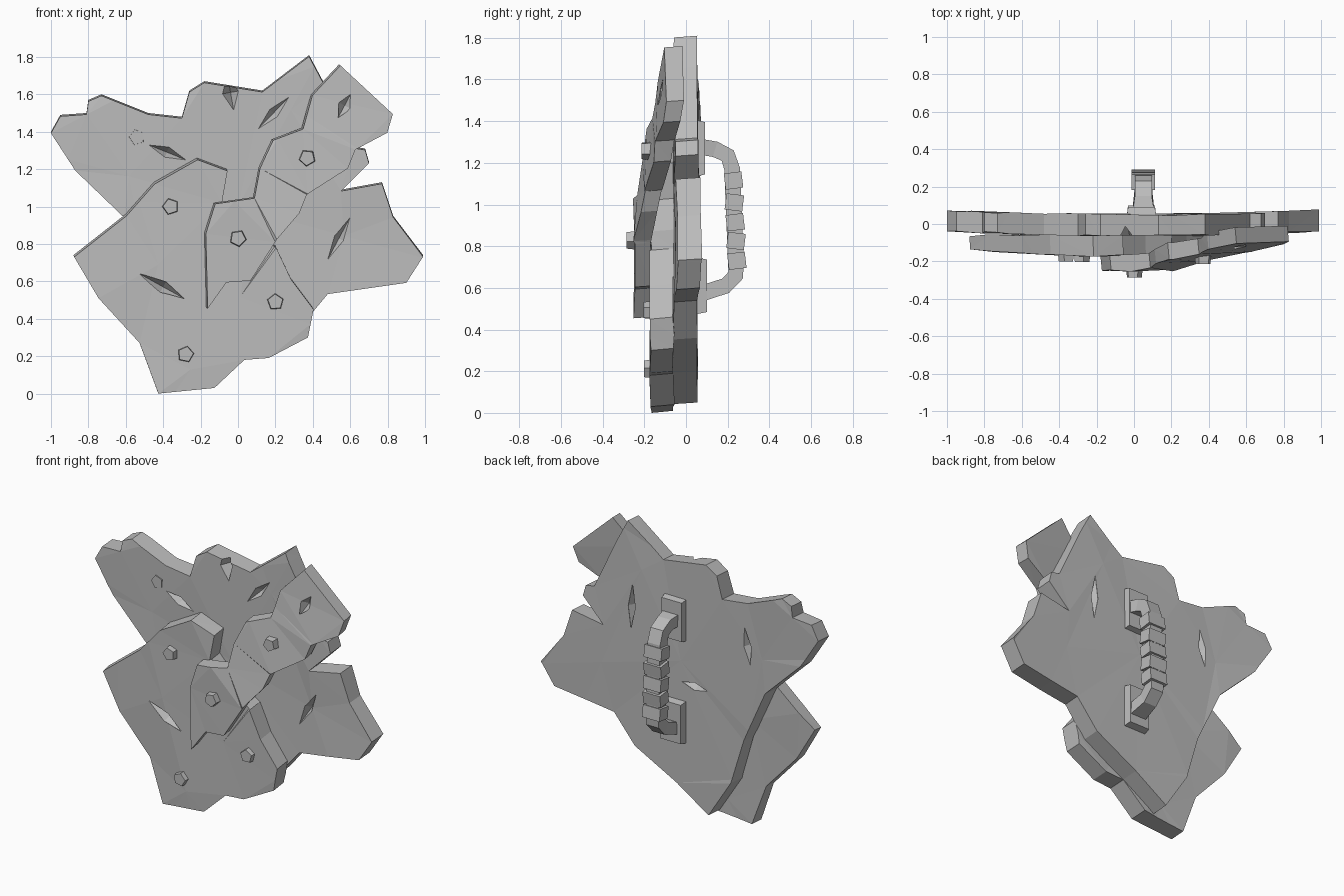
import bpy, bmesh, math, random
from mathutils import Matrix, Vector

random.seed(4)
if bpy.data.objects.get("Cube"):
    bpy.data.objects.remove(bpy.data.objects["Cube"])

steel = bpy.data.materials.new("plain grey steel")
steel.use_nodes = True
GREY = (0.5, 0.5, 0.5, 1)
steel.diffuse_color = GREY
steel.node_tree.nodes["Principled BSDF"].inputs["Base Color"].default_value = GREY


def finish(name, bm):
    """Turn a bmesh into a flat shaded steel object."""
    bmesh.ops.recalc_face_normals(bm, faces=bm.faces)
    mesh = bpy.data.meshes.new(name)
    bm.to_mesh(mesh)
    bm.free()
    mesh.materials.append(steel)
    obj = bpy.data.objects.new(name, mesh)
    bpy.context.scene.collection.objects.link(obj)
    return obj


def plate(name, outline, front, back, rim, shift, cuts):
    """Jagged slab with a smaller front face, bent by the two depth rules."""
    bm = bmesh.new()
    face = bm.faces.new([bm.verts.new((x, 0, z)) for x, z in outline])
    bmesh.ops.inset_region(bm, faces=[face], thickness=rim,
                           use_even_offset=True, use_boundary=True)
    for v in face.verts:
        v.co += Vector((shift[0], -1, shift[1]))
    bmesh.ops.holes_fill(bm, edges=[e for e in bm.edges if e.is_boundary], sides=0)
    # folds that break the sheet into facets
    for x, z, angle in cuts:
        bmesh.ops.bisect_plane(bm, geom=bm.verts[:] + bm.edges[:] + bm.faces[:], dist=0.002,
                               plane_co=(x, 0, z),
                               plane_no=(math.cos(angle), 0, math.sin(angle)))
    bmesh.ops.triangulate(bm, faces=bm.faces, ngon_method='BEAUTY')
    for v in bm.verts:
        x, t, z = v.co.x, -v.co.y, v.co.z
        v.co.y = (1 - t) * back(x, z) + t * front(x, z) + random.uniform(-0.006, 0.006)
    return finish(name, bm)


def gouge(obj, x, y, z, length, width, depth, angle):
    """Cut a pointed scar into a plate."""
    bm = bmesh.new()
    bmesh.ops.create_uvsphere(bm, u_segments=4, v_segments=2, radius=1)
    bmesh.ops.scale(bm, vec=(length / 2, depth, width / 2), verts=bm.verts)
    bmesh.ops.rotate(bm, matrix=Matrix.Rotation(-math.radians(angle), 3, 'Y'), verts=bm.verts)
    bmesh.ops.translate(bm, vec=(x, y, z), verts=bm.verts)
    cutter = finish("scar_cutter", bm)
    cutter.hide_render = True
    mod = obj.modifiers.new("scar", 'BOOLEAN')
    mod.operation, mod.solver, mod.object = 'DIFFERENCE', 'EXACT', cutter
    bpy.context.view_layer.update()
    cut = bpy.data.meshes.new_from_object(
        obj.evaluated_get(bpy.context.evaluated_depsgraph_get()))
    obj.modifiers.clear()
    obj.data = cut
    bpy.data.objects.remove(cutter)


def block(name, centre, size, taper=1.0, tilt=0.0):
    """Box whose outer (+y) side can be narrower."""
    bm = bmesh.new()
    bmesh.ops.create_cube(bm, size=1)
    for v in bm.verts:
        k = taper if v.co.y > 0 else 1
        v.co = Vector((v.co.x * k * size[0], v.co.y * size[1], v.co.z * k * size[2]))
    bmesh.ops.rotate(bm, matrix=Matrix.Rotation(tilt, 3, 'X'), verts=bm.verts)
    bmesh.ops.translate(bm, vec=centre, verts=bm.verts)
    return finish(name, bm)


# Depth rules: y of each plate's front and back
def main_front(x, z): return -0.065 + 0.03 * x * x
def main_back(x, z): return 0.05 + 0.025 * x * x
def left_front(x, z): return -0.17 + 0.05 * max(0, -x - 0.2) ** 1.2
def left_back(x, z): return -0.06
def right_front(x, z): return -0.25 + 0.115 * max(0, x + z - 1.01)
def right_back(x, z): return right_front(x, z) + 0.085


# Large rear plate
main = plate("main_plate", [
    (-1, 1.4), (-0.95, 1.49), (-0.81, 1.5), (-0.8, 1.57), (-0.73, 1.6), (-0.48, 1.5),
    (-0.3, 1.48), (-0.26, 1.62), (-0.18, 1.67), (0.13, 1.62), (0.38, 1.81), (0.46, 1.66),
    (0.62, 1.32), (0.68, 1.31), (0.7, 1.24), (0.55, 1.09), (0.77, 1.13), (0.83, 0.95),
    (0.99, 0.74), (0.9, 0.6), (0.48, 0.54), (0.33, 0.36), (0.03, 0.2), (-0.2, 0.05),
    (-0.36, 0.3), (-0.45, 0.6), (-0.61, 0.95), (-0.87, 1.2)],
    main_front, main_back, 0.035, (0, -0.008),
    [(-0.55, 1, 0.2), (0, 1, -0.5), (0.5, 1, 0.4), (0, 1, 1.3)])
for x, z, length, angle in [(-0.38, 1.29, 0.22, -22), (0.19, 1.5, 0.25, 46), (0.54, 0.83, 0.27, 62)]:
    gouge(main, x, main_front(x, z), z, length, 0.06, 0.05, angle)
for x, z, length, angle in [(-0.48, 1.22, 0.25, 80), (0.35, 1.26, 0.32, 92), (-0.1, 0.86, 0.2, 5)]:
    gouge(main, x, main_back(x, z), z, length, 0.055, 0.05, angle)
gouge(main, -0.04, -0.065, 1.61, 0.2, 0.09, 0.08, 100)

# Lower left overlapping plate
left = plate("lower_plate", [
    (-0.88, 0.74), (-0.6, 0.96), (-0.45, 1.13), (-0.22, 1.26), (-0.06, 1.2), (-0.09, 1.03),
    (0.06, 0.88), (0.2, 0.79), (0.28, 0.62), (0.4, 0.46), (0.37, 0.31), (0.16, 0.2),
    (0.03, 0.19), (-0.13, 0.04), (-0.43, 0.01), (-0.53, 0.28), (-0.75, 0.52)],
    left_front, left_back, 0.03, (0.004, -0.01),
    [(-0.4, 0.6, 0.3), (0, 0.5, -0.6), (-0.2, 0.6, 1.2)])
gouge(left, -0.4, left_front(-0.4, 0.58), 0.57, 0.3, 0.07, 0.05, -29)

# Upper right overlapping plate
right = plate("upper_plate", [
    (-0.17, 0.46), (-0.18, 0.86), (-0.13, 1.02), (0.08, 1.05), (0.11, 1.21), (0.18, 1.36),
    (0.34, 1.42), (0.39, 1.6), (0.54, 1.76), (0.82, 1.5), (0.79, 1.4), (0.62, 1.31),
    (0.58, 1.21), (0.36, 1.07), (0.32, 0.97), (0.2, 0.83), (0.06, 0.61), (-0.07, 0.6)],
    right_front, right_back, 0.032, (0.008, -0.006),
    [(0.05, 0.96, 0.78), (0.3, 1.2, 0.5), (0.5, 1.4, 1.0)])
gouge(right, 0.57, right_front(0.57, 1.54), 1.54, 0.2, 0.07, 0.04, 62)

# Five sided bolts
for i, (x, z, depth) in enumerate([
        (-0.36, 1, left_front), (0.2, 0.49, left_front), (-0.28, 0.21, left_front),
        (0, 0.83, right_front), (0.37, 1.26, right_front), (-0.54, 1.37, main_front)]):
    bm = bmesh.new()
    bmesh.ops.create_cone(bm, cap_ends=True, segments=5, radius1=0.05, radius2=0.042, depth=0.07)
    bmesh.ops.rotate(bm, matrix=Matrix.Rotation(math.pi / 2, 3, 'X')
                     @ Matrix.Rotation(0.3 + i, 3, 'Z'), verts=bm.verts)
    sink = 0.03 if depth is main_front else 0
    bmesh.ops.translate(bm, vec=(x, depth(x, z) + sink, z), verts=bm.verts)
    finish(f"bolt_{i + 1}", bm)

# Handle bar: square section swept along a path in y and z
path = [(0.05, 1.28), (0.14, 1.265), (0.2, 1.235), (0.222, 1.17), (0.228, 1.0),
        (0.24, 0.72), (0.238, 0.66), (0.19, 0.61), (0.05, 0.565)]
bm = bmesh.new()
rings = []
for i, (y, z) in enumerate(path):
    a, b = path[max(i - 1, 0)], path[min(i + 1, len(path) - 1)]
    n = Vector((0, a[1] - b[1], b[0] - a[0])).normalized() * 0.038
    half = 0.06 if i in (0, len(path) - 1) else 0.045
    rings.append([bm.verts.new(Vector((0.05 + sx * half, y, z)) + sn * n)
                  for sx, sn in ((-1, -1), (1, -1), (1, 1), (-1, 1))])
for r, s in zip(rings, rings[1:]):
    for k in range(4):
        bm.faces.new((r[k], r[k - 1], s[k - 1], s[k]))
bm.faces.new(rings[0])
bm.faces.new(rings[-1])
finish("handle_bar", bm)

# Grip wraps and mounting feet
for i, z in enumerate((1.115, 1.01, 0.915, 0.825, 0.73)):
    block(f"grip_wrap_{i + 1}", (0.05, 0.228 + 0.004 * i, z), (0.125, 0.085, 0.078),
          tilt=0.12 * (-1) ** i)
block("handle_foot_top", (0.04, 0.06, 1.27), (0.16, 0.06, 0.28), 0.9)
block("handle_foot_bottom", (0.04, 0.065, 0.61), (0.16, 0.07, 0.28), 0.9)
